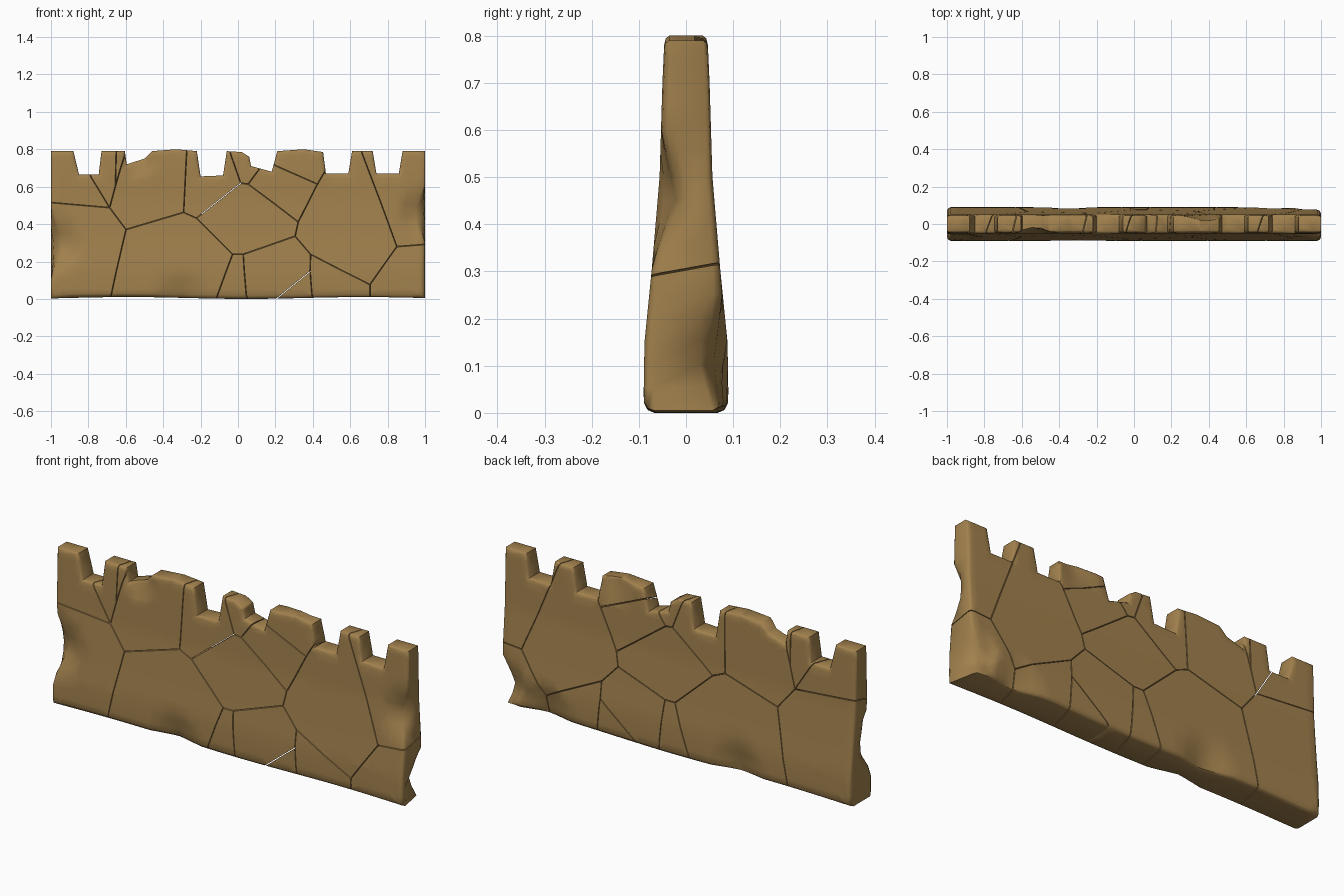
import bpy, bmesh, math
from mathutils import Vector

if "Cube" in bpy.data.objects:
    bpy.data.objects.remove(bpy.data.objects["Cube"])

stone_mat = bpy.data.materials.new("tan_stone")
stone_mat.diffuse_color = (0.36, 0.22, 0.075, 1)
stone_mat.use_nodes = True
stone_mat.node_tree.nodes["Principled BSDF"].inputs["Base Color"].default_value = stone_mat.diffuse_color

# crenellated outline, seen from the front (x, z)
OUTLINE = [(-1, 0), (1, 0), (1, .79), (.88, .79), (.86, .67), (.74, .67), (.72, .79), (.61, .79),
           (.59, .67), (.47, .67), (.455, .785), (.35, .8), (.21, .79), (.18, .68), (.07, .71),
           (.06, .76), (.02, .785), (-.06, .79), (-.08, .66), (-.2, .655), (-.22, .79), (-.33, .8),
           (-.46, .79), (-.5, .75), (-.595, .72), (-.605, .79), (-.73, .79), (-.745, .665),
           (-.85, .665), (-.88, .79), (-1, .79)]
# half thickness by height
THICK = [(0, .086), (.03, .09), (.15, .088), (.3, .073), (.5, .056), (.7, .05), (.81, .045)]
# chips knocked out of the edges: x, z, side, radius, strength
CHIPS = [(-1, .3, -1, .17, .6), (1, .46, -1, .14, .6), (-.3, 0, -1, .15, .4), (.75, .02, 1, .16, .45),
         (-.35, .03, 1, .15, .4), (.38, .79, 1, .13, .6), (-.53, .74, -1, .1, .6), (1, .1, 1, .16, .4)]
# crack junctions and the stones between them
P = dict(a=(-1.1, .52), b=(-.69, .485), c=(-.96, .92), d=(-.6, .37), e=(-.7, -.1), f=(-.294, .46),
         g=(-.275, .92), h=(-.225, .43), i=(-.027, .24), j=(.03, .24), k=(.06, -.1), l=(-.15, -.1),
         m=(.305, .335), n=(.32, .41), o=(.01, .615), p=(-.66, .6), q=(-.58, .88), r=(-.1, .92),
         s=(.275, .92), t=(.42, .61), u=(.14, .732), v=(.05, .61), w=(.6, .92), x=(-.655, .92),
         R=(.39, .24), S=(.39, .15), T=(.08, -.1), U=(.41, -.1), V=(.71, .08), W=(.71, -.1),
         X=(.85, .28), Y=(1.1, .3), A=(-1.1, -.1), B=(1.1, -.1), C=(1.1, .92), D=(-1.1, .92))
STONES = ["aAedb", "abcD", "bpxc", "bdfgqp", "pqx", "elihfd", "lkji", "hijmnvo", "fhorg", "ovsr",
          "vntu", "utws", "mRVXwtn", "XYCw", "VWBYX", "RSUWV", "STU", "jkTSRm"]
GAP = 0.002


def half_thickness(z):
    z = min(max(z, 0), .8)
    for (z0, h0), (z1, h1) in zip(THICK, THICK[1:]):
        if z <= z1:
            return h0 + (h1 - h0) * (z - z0) / (z1 - z0)


def geom(bm):
    return bm.verts[:] + bm.edges[:] + bm.faces[:]


# solid wall: extruded outline with rounded rims
wall = bmesh.new()
front = wall.faces.new([wall.verts.new((x, -.09, z)) for x, z in OUTLINE])
ext = bmesh.ops.extrude_face_region(wall, geom=[front], use_keep_orig=True)["geom"]
for v in ext:
    if isinstance(v, bmesh.types.BMVert):
        v.co.y = .09
bmesh.ops.recalc_face_normals(wall, faces=wall.faces[:])
rims = [e for e in wall.edges if abs(e.verts[0].co.y - e.verts[1].co.y) < .01]
bmesh.ops.bevel(wall, geom=rims, offset=.02, segments=2, profile=.5, affect='EDGES')
bmesh.ops.triangulate(wall, faces=wall.faces[:])

# slice into a grid so the surface can taper and dent
for n in range(1, 40):
    bmesh.ops.bisect_plane(wall, geom=geom(wall), plane_co=(-1 + n * .05 + .003, 0, 0), plane_no=(1, 0, 0))
for n in range(1, 16):
    bmesh.ops.bisect_plane(wall, geom=geom(wall), plane_co=(0, 0, n * .05 + .003), plane_no=(0, 0, 1))
bmesh.ops.remove_doubles(wall, verts=wall.verts[:], dist=.0005)

# taper, chips and slightly uneven base
for v in wall.verts:
    x, y, z = v.co
    y *= half_thickness(z) / .09
    for cx, cz, side, rad, k in CHIPS:
        fall = max(0, 1 - math.hypot(v.co.x - cx, v.co.z - cz) / rad)
        if y * side > .005 and fall > 0:
            if abs(cx) == 1:
                x -= cx * .09 * fall * abs(y) / .09
            y *= 1 - k * fall
    if z < .05:
        z += .01 * (.5 + .5 * math.sin(5 * x + 4.5)) * (1 - z / .05)
    v.co = (x, y, z)
bmesh.ops.triangulate(wall, faces=wall.faces[:])

# cut one closed stone out of the wall for each cell of the crack network
for num, cell in enumerate(STONES, 1):
    bm = wall.copy()
    pts = [P[ch] for ch in cell]
    for (x0, z0), (x1, z1) in zip(pts, pts[1:] + pts[:1]):
        nrm = Vector((z1 - z0, 0, x0 - x1)).normalized()
        co = Vector((x0, -.07, z0)) - nrm * GAP
        nrm.y = -.25 * nrm.x - .2 * nrm.z      # cracks lean through the wall
        bmesh.ops.bisect_plane(bm, geom=geom(bm), dist=1e-5, plane_co=co, plane_no=nrm, clear_outer=True)
        rim = [e for e in bm.edges if e.is_boundary]
        if rim:
            bmesh.ops.holes_fill(bm, edges=rim, sides=0)
    bmesh.ops.recalc_face_normals(bm, faces=bm.faces[:])
    me = bpy.data.meshes.new("wall_stone_%02d" % num)
    bm.to_mesh(me)
    bm.free()
    me.materials.append(stone_mat)
    ob = bpy.data.objects.new(me.name, me)
    bpy.context.collection.objects.link(ob)
    ob.select_set(True)
    bpy.context.view_layer.objects.active = ob
wall.free()
bpy.ops.object.shade_smooth_by_angle(angle=math.radians(48))
